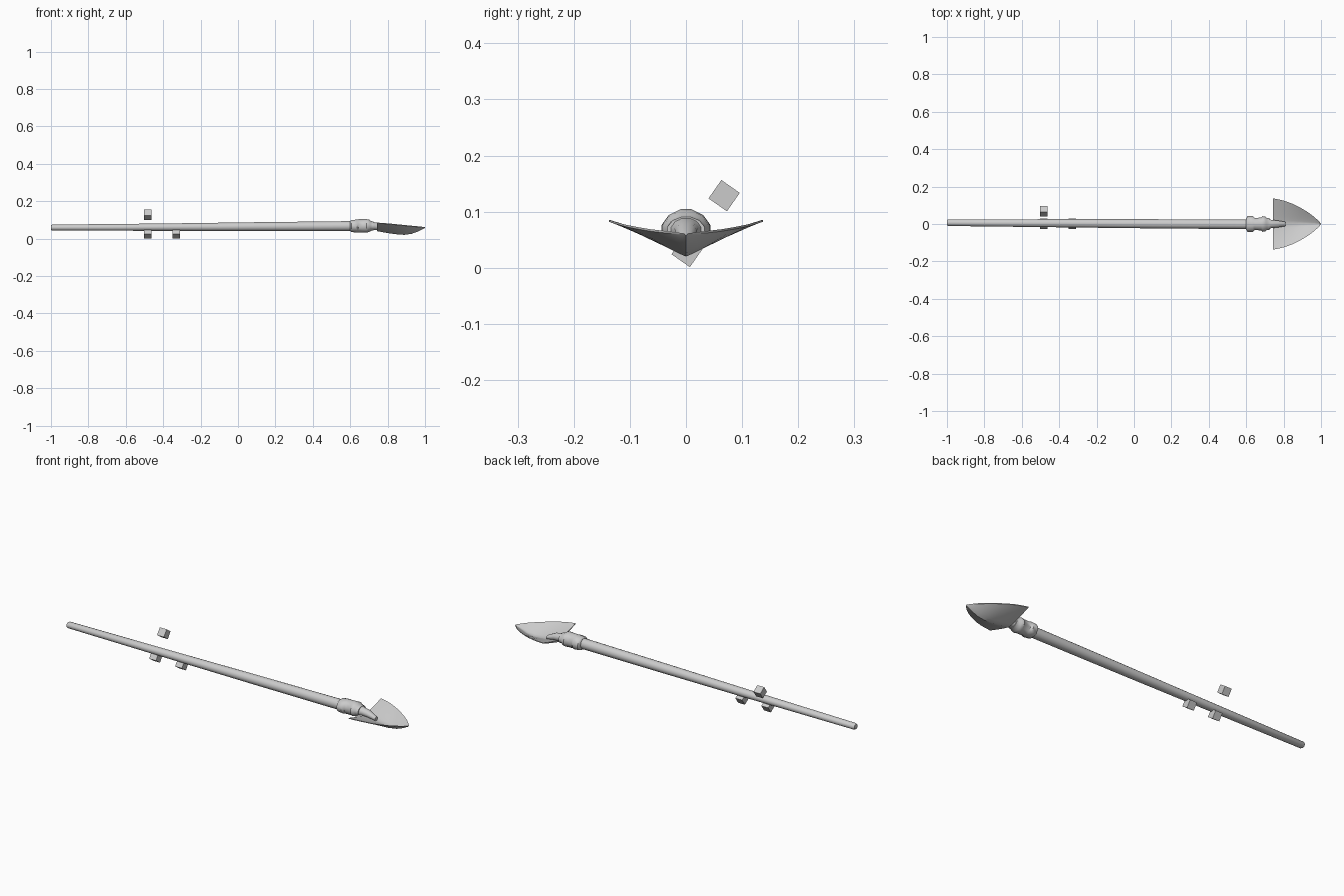
import bpy, bmesh, math

if "Cube" in bpy.data.objects:
    bpy.data.objects.remove(bpy.data.objects["Cube"])


def finish(name, bm, smooth=40):
    bmesh.ops.recalc_face_normals(bm, faces=bm.faces)
    me = bpy.data.meshes.new(name)
    bm.to_mesh(me)
    bm.free()
    ob = bpy.data.objects.new(name, me)
    bpy.context.collection.objects.link(ob)
    if smooth:
        bpy.ops.object.select_all(action='DESELECT')
        ob.select_set(True)
        bpy.context.view_layer.objects.active = ob
        bpy.ops.object.shade_smooth_by_angle(angle=math.radians(smooth))
    return ob


def loft(name, stations, sides):
    """Capped tube along x; station = (x, centre y, centre z, radius y, radius z)."""
    bm = bmesh.new()
    rings = []
    for x, cy, cz, ry, rz in stations:
        rings.append([bm.verts.new((x, cy + ry * math.cos(a), cz + rz * math.sin(a)))
                      for a in (math.tau * (i + 0.5) / sides for i in range(sides))])
    for a, b in zip(rings, rings[1:]):
        for i in range(sides):
            j = (i + 1) % sides
            bm.faces.new((a[i], a[j], b[j], b[i]))
    bm.faces.new(rings[0])
    bm.faces.new(rings[-1])
    return finish(name, bm)


# Long tapered handle with a slightly rounded butt
loft("handle", [(-1.0, .007, .059, .014, .013), (-.993, .007, .059, .018, .016),
                (-.4, .004, .061, .022, .020), (.1, .001, .064, .025, .024),
                (.62, -.002, .067, .026, .027)], 16)

# Collar with two raised bands, narrowing into the neck
loft("collar", [(.600, 0, .067, .032, .028), (.606, 0, .067, .043, .033),
                (.635, 0, .067, .045, .036), (.645, 0, .068, .034, .037),
                (.680, 0, .068, .035, .038), (.688, 0, .068, .043, .037),
                (.702, 0, .068, .041, .034), (.710, 0, .068, .034, .028),
                (.725, 0, .067, .034, .024)], 12)
loft("neck", [(.715, 0, .067, .033, .024), (.735, 0, .066, .022, .021),
              (.765, 0, .062, .020, .018), (.81, 0, .047, .012, .010)], 12)

# Dished pointed blade: (x, half width, keel z, rim z)
sections = [(.742, .137, .040, .082), (.775, .131, .034, .080), (.81, .122, .028, .077),
            (.85, .107, .023, .073), (.89, .087, .020, .069), (.93, .063, .026, .065),
            (.965, .037, .039, .062), (.987, .016, .050, .061), (.999, .003, .057, .061)]
N = 6
bm = bmesh.new()
layers = []
for thick in (0, .009):
    rows = []
    for x, w, zk, zr in sections:
        row = []
        for k in range(-N, N + 1):
            t = k / N
            t_in = thick * (1 - .6 * abs(t)) * min(1, w / .03)
            row.append(bm.verts.new((x, w * t, zk + (zr - zk) * abs(t) ** 1.15 + t_in)))
        rows.append(row)
    layers.append(rows)
    for a, b in zip(rows, rows[1:]):
        for i in range(2 * N):
            bm.faces.new((a[i], a[i + 1], b[i + 1], b[i]))
# Thickness walls around the rim
low, up = layers
for r in (0, -1):
    for i in range(2 * N):
        bm.faces.new((low[r][i], low[r][i + 1], up[r][i + 1], up[r][i]))
for c in (0, -1):
    for i in range(len(sections) - 1):
        bm.faces.new((low[i][c], low[i + 1][c], up[i + 1][c], up[i][c]))
finish("blade", bm)

# Three small tilted cubes near the handle end
for i, (x, y, z) in enumerate([(-.482, .068, .1285), (-.482, .002, .029), (-.33, .002, .029)]):
    bm = bmesh.new()
    bmesh.ops.create_cube(bm, size=.04)
    ob = finish(f"small_cube_{i + 1}", bm, 0)
    ob.location = (x, y, z)
    ob.rotation_euler.x = math.radians(-35)
